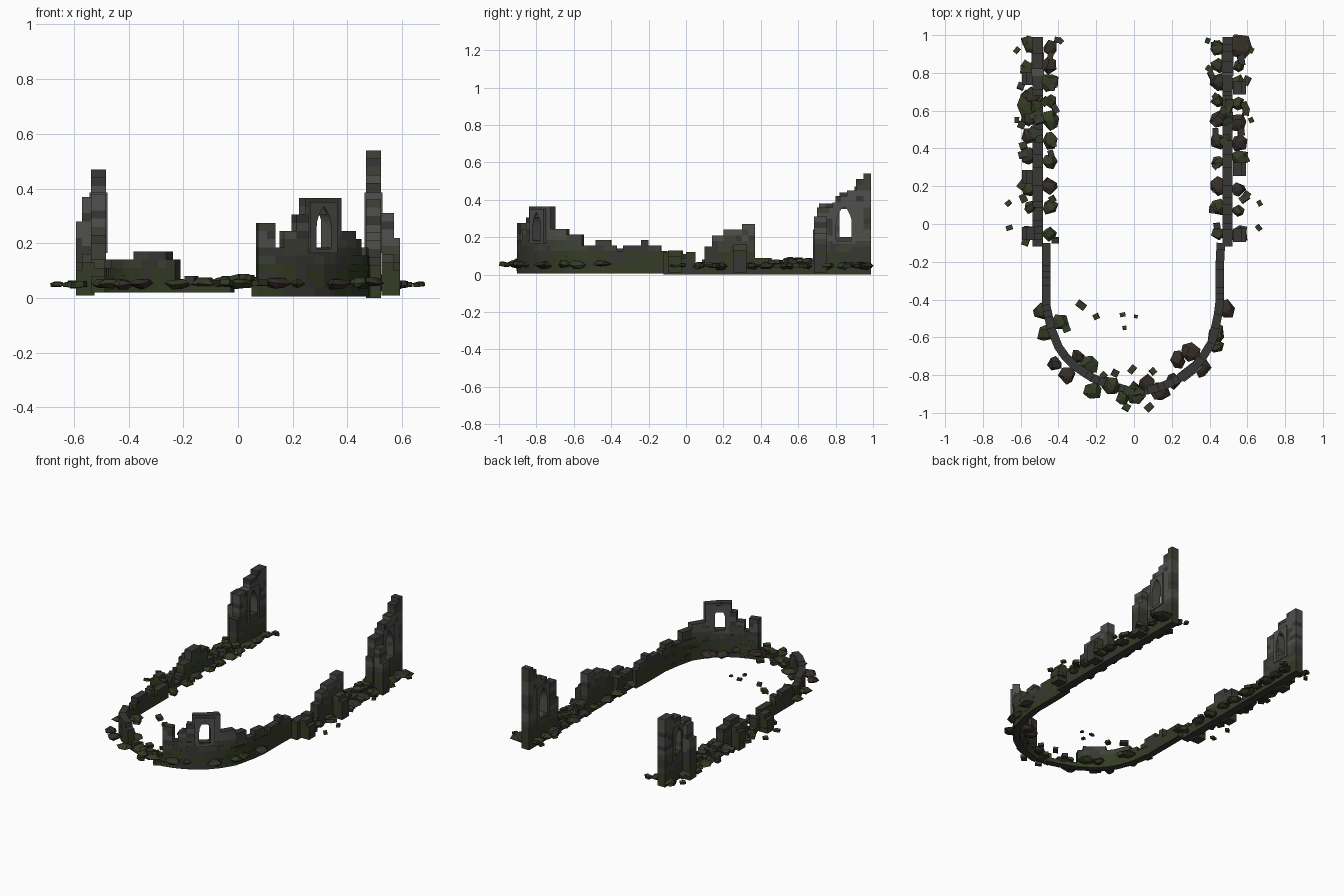
import bpy, bmesh, math, random
from mathutils import Vector, Matrix

if "Cube" in bpy.data.objects:
    bpy.data.objects.remove(bpy.data.objects["Cube"])

random.seed(7)
COURSE, CELL = 0.03, 0.033


def material(name, rgb):
    m = bpy.data.materials.new(name)
    m.diffuse_color = (*rgb, 1)
    m.use_nodes = True
    m.node_tree.nodes["Principled BSDF"].inputs["Base Color"].default_value = m.diffuse_color
    return m


MATS = [material("moss_stone", (0.035, 0.045, 0.018)),
        material("dark_stone", (0.038, 0.039, 0.036)),
        material("grey_stone", (0.08, 0.08, 0.076)),
        material("brown_rock", (0.036, 0.028, 0.021)),
        material("joint", (0.01, 0.011, 0.009)),
        material("green_stone", (0.05, 0.055, 0.038))]


def finish(bm, name):
    me = bpy.data.meshes.new(name)
    bm.to_mesh(me)
    bm.free()
    for m in MATS:
        me.materials.append(m)
    ob = bpy.data.objects.new(name, me)
    bpy.context.collection.objects.link(ob)
    return ob


def tone(z):
    if z < 0.1:
        return random.choice((0, 0, 0, 1))
    return random.choice((1, 5, 5)) if z < 0.17 else random.choice((1, 2, 2, 5))


# Ruined masonry wall along a path of (x, y, top height); only outer faces are made
def wall(name, path, thick, base=0.0, hole=None):
    nodes, tops = [], []
    for (x0, y0, h), (x1, y1, _) in zip(path, path[1:]):
        a, b = Vector((x0, y0)), Vector((x1, y1))
        n = max(1, round((b - a).length / CELL))
        for i in range(n):
            nodes.append(a.lerp(b, i / n))
            drop = random.choice((0, 0, 1)) if n > 2 and h < .2 else 0
            tops.append(max(1, round((h - base) / COURSE) - drop))
    nodes.append(Vector(path[-1][:2]))
    count = len(tops)
    left, right = [], []
    for i, p in enumerate(nodes):
        t = (nodes[min(i + 1, count)] - nodes[max(i - 1, 0)]).normalized()
        off = Vector((-t.y, t.x)) * thick / 2
        left.append(p + off)
        right.append(p - off)

    def full(i, k):
        if not (0 <= i < count and 0 <= k < tops[i]):
            return False
        if hole:
            c, r, z0, z1 = hole
            mid = (nodes[i] + nodes[i + 1]) / 2
            if (mid - Vector(c)).length < r and z0 < base + (k + .5) * COURSE < z1:
                return False
        return True

    bm = bmesh.new()
    sides = []

    def quad(pts, mat):
        f = bm.faces.new([bm.verts.new((p.x, p.y, z)) for p, z in pts])
        f.material_index = mat
        return f

    for k in range(max(tops)):
        z0, z1 = base + k * COURSE, base + (k + 1) * COURSE
        i = 0
        while i < count:
            if not full(i, k):
                i += 1
                continue
            # one stone spans one to three cells
            j, limit = i + 1, i + random.choice((1, 1, 2, 2, 3))
            while j < limit and full(j, k):
                j += 1
            m = tone(z0)
            for c in range(i, j):
                if not full(c, k + 1):
                    quad([(right[c], z1), (right[c + 1], z1), (left[c + 1], z1), (left[c], z1)], 1)
                if not full(c, k - 1):
                    quad([(left[c], z0), (left[c + 1], z0), (right[c + 1], z0), (right[c], z0)], 1)
            sides.append(quad([(right[i], z0), (right[j], z0), (right[j], z1), (right[i], z1)], m))
            sides.append(quad([(left[i], z1), (left[j], z1), (left[j], z0), (left[i], z0)], m))
            if not full(j, k):
                sides.append(quad([(right[j], z0), (left[j], z0), (left[j], z1), (right[j], z1)], m))
            if not full(i - 1, k):
                sides.append(quad([(right[i], z1), (left[i], z1), (left[i], z0), (right[i], z0)], m))
            i = j
    # raised stone faces leave dark joints between them
    for f in bmesh.ops.inset_individual(bm, faces=sides, thickness=0.0022, depth=0.003)["faces"]:
        f.material_index = 4
    finish(bm, name)


# Pointed window surround filling a hole in a wall
def window(name, centre, angle, w, z0, spring, apex, W, Z0, Z1, thick=0.066):
    ts = (0, .25, .5, .75, 1)
    inner = [(w, z0)] + [(w * (1 - t * t), spring + (apex - spring) * t) for t in ts]
    outer = [(W, Z0), (W, spring)] + [(W, spring + (Z1 - spring) * s) for s in (.4, .8, 1)] + [(0, Z1)]
    inner += [(-x, z) for x, z in inner[-2::-1]]
    outer += [(-x, z) for x, z in outer[-2::-1]]
    bm = bmesh.new()
    n = len(inner)
    vs = [[bm.verts.new((x, y, z)) for x, z in ring]
          for ring in (inner, outer) for y in (-thick / 2, thick / 2)]
    for a, b in ((0, 1), (1, 3), (3, 2), (2, 0)):
        for i in range(n):
            j = (i + 1) % n
            bm.faces.new((vs[a][i], vs[a][j], vs[b][j], vs[b][i])).material_index = 2
    bmesh.ops.recalc_face_normals(bm, faces=bm.faces)
    ob = finish(bm, name)
    ob.matrix_world = Matrix.Translation((*centre, 0)) @ Matrix.Rotation(angle, 4, 'Z')


# Side walls
def arm(x, prof):
    return [(x, y, h) for y, h in prof]


wall("right_wall", arm(.495, [(-.12, .12), (0, .11), (.05, .07), (.1, .15), (.14, .2), (.2, .24), (.3, .26),
     (.37, .08), (.48, .06), (.6, .06), (.68, .23), (.7, .37), (.8, .42), (.86, .46), (.91, .5),
     (.95, .54), (.99, 0)]), .055, 0, ((.495, .845), .042, .185, .36))
wall("left_wall", arm(-.51, [(-.12, .12), (.02, .08), (.12, .15), (.2, .2), (.3, .17), (.37, .08), (.5, .06),
     (.68, .24), (.71, .38), (.82, .44), (.9, .48), (.99, 0)]), .055, .02, ((-.51, .845), .042, .185, .36))

# Curved end, left and right of the breach
wall("right_apse_wall", [(.05, -.88, .06), (.07, -.88, .28), (.13, -.865, .19), (.16, -.855, .24),
     (.205, -.835, .31), (.235, -.82, .36), (.3, -.775, .36), (.36, -.71, .23), (.41, -.63, .2),
     (.43, -.55, .155), (.445, -.48, .19), (.455, -.4, .15), (.455, -.24, .17), (.455, -.2, .14),
     (.46, -.1, 0)], .045, .005, ((.297, -.777), .042, .185, .32))
wall("left_apse_wall", [(-.465, -.1, .11), (-.465, -.25, .14), (-.465, -.43, .11), (-.44, -.55, .13),
     (-.4, -.65, .13), (-.365, -.7, .155), (-.31, -.755, .175), (-.22, -.815, .09), (-.12, -.855, .08),
     (-.02, -.885, 0)], .045, .02)

# Windows
for side, x in (("right", .495), ("left", -.51)):
    window(side + "_window", (x, .845), math.pi / 2, .042, .18, .27, .37, .062, .165, .385)
window("apse_window", (.297, -.777), math.radians(38), .034, .18, .26, .335, .062, .165, .35, .056)

# Buttresses: side, y, inner height, outer height
for n, (s, y, h1, h2) in enumerate([(-1, .77, .38, .27), (1, .72, .3, .23), (-1, .25, .17, .12),
                                    (1, .29, .15, .14), (-1, -.05, .12, .09), (1, -.06, .12, .09)]):
    wall(f"buttress_{n}", [(s * .525, y, h1), (s * .57, y, h2), (s * .592, y, 0)], .07, .01)


# Rubble
def boulder(bm, x, y, r, z=.045):
    pts, spin = [], random.uniform(0, 6)
    for n, rad, dz in ((6, 1.1, 0), (4, .6, .018), (4, .6, -.015)):
        for i in range(n):
            a = spin + math.tau * (i + random.uniform(-.25, .25)) / n
            q = r * rad * random.uniform(.8, 1.1)
            pts.append(bm.verts.new((x + q * math.cos(a), y + q * math.sin(a),
                                     z + dz + random.uniform(-.006, .006))))
    old = set(bm.faces)
    res = bmesh.ops.convex_hull(bm, input=pts)
    bmesh.ops.delete(bm, geom=[v for v in res["geom_interior"] if isinstance(v, bmesh.types.BMVert)],
                     context='VERTS')
    m = random.choice((3, 0, 0))
    for f in bm.faces:
        if f not in old:
            f.material_index = m


def chip(bm, x, y, s, z=.05):
    mat = (Matrix.Translation((x, y, z)) @ Matrix.Rotation(random.uniform(0, 3), 4, 'Z')
           @ Matrix.Rotation(random.uniform(-.3, .3), 4, 'X')
           @ Matrix.Diagonal((s * random.uniform(1, 1.6), s, s * .6, 1)))
    res = bmesh.ops.create_cube(bm, size=1, matrix=mat)
    m = random.choice((0, 0, 1))
    for f in {f for v in res["verts"] for f in v.link_faces}:
        f.material_index = m


# Fallen rocks along the side walls
for side, s in (("left", -1), ("right", 1)):
    bm = bmesh.new()
    for y in (.93, .84, .75, .65, .55, .44, .33, .2, .09, -.05):
        boulder(bm, s * .445, y, random.uniform(.033, .05))
        boulder(bm, s * random.uniform(.545, .56), y + random.uniform(-.03, .03), random.uniform(.03, .05))
        chip(bm, s * random.uniform(.4, .45), y + random.uniform(-.05, .05), .03)
        chip(bm, s * random.uniform(.56, .6), y + random.uniform(-.05, .05), .035)
    boulder(bm, s * .56, .62 if s < 0 else .94, .065)
    for x, y in ((.39, .97), (.62, .92), (.62, .55), (.665, .11), (.66, -.02)):
        chip(bm, s * x, y, .024)
    # low broken stones lying on the ruined stretch
    for i in range(8):
        chip(bm, s * random.uniform(.47, .54), random.uniform(.38, .67), .035, random.uniform(.06, .08))
    finish(bm, side + "_rubble")

# Fallen rocks around the curved end
bm = bmesh.new()
for x, y in ((-.49, -.46), (-.47, -.58), (-.39, -.52), (-.42, -.74), (-.35, -.8), (-.3, -.7), (-.24, -.75),
             (-.22, -.88), (-.12, -.86), (-.06, -.92), (.01, -.91), (.07, -.84), (.14, -.89), (.21, -.83),
             (.23, -.72), (.3, -.68), (.36, -.76), (.44, -.65), (.49, -.45), (.44, -.58)):
    boulder(bm, x, y, random.uniform(.034, .052), random.uniform(.045, .06))
for x, y, s in ((-.28, -.43, .035), (-.2, -.49, .03), (-.06, -.48, .02), (-.05, -.55, .02), (.01, -.49, .018),
                (-.36, -.55, .04), (-.01, -.77, .03), (-.1, -.79, .035), (.08, -.97, .035), (-.04, -.97, .035),
                (.02, -.88, .045), (.1, -.78, .03), (-.16, -.8, .03), (0, -.86, .04)):
    chip(bm, x, y, s, .055)
for x in (-.01, .02, .04):
    chip(bm, x, -.89, .03, .075)
finish(bm, "apse_rubble")
